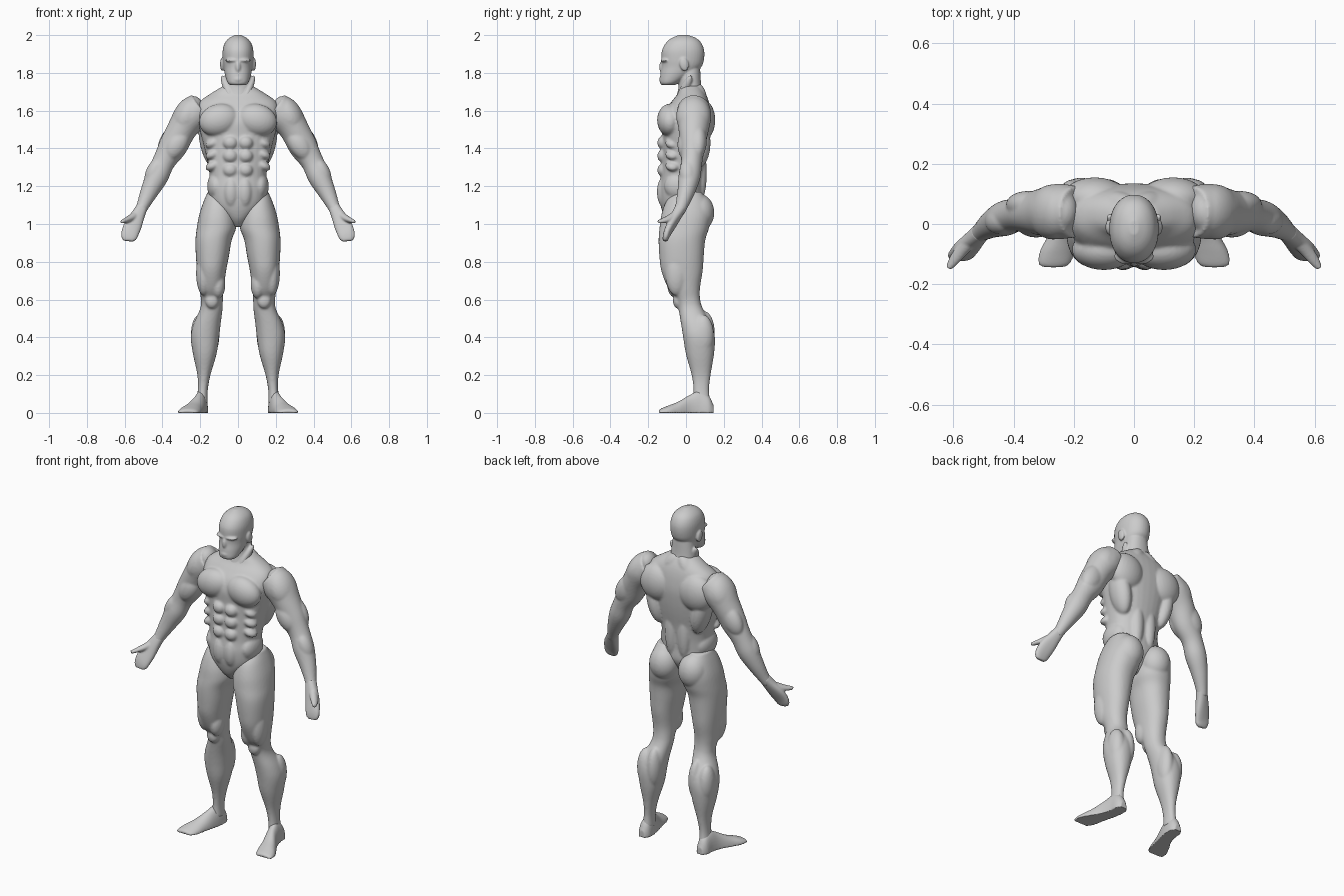
import bpy, bmesh, math
from mathutils import Vector, Matrix, Euler


def smooth_rows(rows, steps=5):
    """Catmull-Rom interpolation of the numbers in a list of sections."""
    out = []
    for i in range(len(rows) - 1):
        p0, p1 = rows[max(i - 1, 0)], rows[i]
        p2, p3 = rows[i + 1], rows[min(i + 2, len(rows) - 1)]
        for s in range(steps):
            t = s / steps
            out.append([0.5 * (2 * b + (c - a) * t + (2 * a - 5 * b + 4 * c - d) * t * t
                               + (3 * b - a - 3 * c + d) * t ** 3)
                        for a, b, c, d in zip(p0, p1, p2, p3)])
    out.append(list(rows[-1]))
    return out


def skin(bm, sections, power=2.2, n=36, floor=None):
    """Closed surface through (centre, u, v) super-ellipses."""
    loops = []
    for c, u, v in sections:
        loop = []
        for k in range(n):
            a = 2 * math.pi * k / n
            ca, sa = math.cos(a), math.sin(a)
            p = (c + u * math.copysign(abs(ca) ** (2 / power), ca)
                 + v * math.copysign(abs(sa) ** (2 / power), sa))
            if floor is not None:
                p.z = max(p.z, floor)
            loop.append(bm.verts.new(p))
        loops.append(loop)
    for a, b in zip(loops, loops[1:]):
        for k in range(n):
            bm.faces.new((a[k], a[(k + 1) % n], b[(k + 1) % n], b[k]))
    bm.faces.new(loops[0][::-1])
    bm.faces.new(loops[-1])


def stack(bm, rows, power=2.2):
    """Horizontal sections: z, x min, x max, y front, y back."""
    skin(bm, [(Vector(((a + b) / 2, (f + k) / 2, z)), Vector(((b - a) / 2, 0, 0)),
               Vector((0, (k - f) / 2, 0))) for z, a, b, f, k in smooth_rows(rows)], power)


def limb(bm, rows, power=2.0):
    """Tube along a path: x, y, z, sideways radius, front-back radius."""
    rows = smooth_rows(rows)
    pts = [Vector(r[:3]) for r in rows]
    secs = []
    for i, r in enumerate(rows):
        t = (pts[min(i + 1, len(pts) - 1)] - pts[max(i - 1, 0)]).normalized()
        v = Vector((0, 1, 0))
        v = (v - t * v.dot(t)).normalized()
        secs.append((pts[i], v.cross(t) * r[3], v * r[4]))
    skin(bm, secs, power)


def muscle(bm, loc, size, rot=(0, 0, 0), both=False):
    """Ellipsoid bulge, rotation in degrees, optionally on both sides."""
    for s in ((1, -1) if both else (1,)):
        e = Euler((math.radians(rot[0]), math.radians(rot[1]) * s, math.radians(rot[2]) * s))
        m = (Matrix.Translation((loc[0] * s, loc[1], loc[2])) @ e.to_matrix().to_4x4()
             @ Matrix.Diagonal((*size, 1)))
        bmesh.ops.create_uvsphere(bm, u_segments=28, v_segments=18, radius=1, matrix=m)


def finish(name, bm, mirror=False, voxel=0.007, smooth=4):
    """Fuse the overlapping forms of a part into one smooth skin."""
    bmesh.ops.recalc_face_normals(bm, faces=bm.faces)
    me = bpy.data.meshes.new(name)
    bm.to_mesh(me)
    bm.free()
    ob = bpy.data.objects.new(name, me)
    bpy.context.collection.objects.link(ob)
    r = ob.modifiers.new("fuse", 'REMESH')
    r.mode, r.voxel_size, r.use_smooth_shade = 'VOXEL', voxel, True
    s = ob.modifiers.new("soften", 'SMOOTH')
    s.factor, s.iterations = 0.5, smooth
    if mirror:
        m = ob.modifiers.new("mirror", 'MIRROR')
        m.use_mirror_merge = False


# Torso: trunk, chest, abdominals, flanks and back
bm = bmesh.new()
trunk = [(0.985, 0.025, -0.07, 0.02), (1.03, 0.065, -0.11, 0.05), (1.10, 0.135, -0.135, 0.09),
         (1.18, 0.150, -0.142, 0.09), (1.25, 0.150, -0.135, 0.095), (1.32, 0.160, -0.132, 0.105),
         (1.40, 0.178, -0.128, 0.12), (1.47, 0.196, -0.128, 0.13), (1.54, 0.210, -0.13, 0.135),
         (1.60, 0.215, -0.110, 0.13), (1.65, 0.200, -0.075, 0.12), (1.69, 0.145, -0.045, 0.105),
         (1.73, 0.080, -0.035, 0.08)]
stack(bm, [(z, -x, x, f, b) for z, x, f, b in trunk], 2.3)
muscle(bm, (0.100, -0.085, 1.55), (0.108, 0.068, 0.085), (0, 15, 0), True)    # chest
for z in (1.43, 1.36, 1.285):
    muscle(bm, (0.040, -0.117, z), (0.040, 0.035, 0.037), both=True)          # abdominals
muscle(bm, (0.036, -0.112, 1.17), (0.042, 0.042, 0.085), both=True)
muscle(bm, (0.115, -0.030, 1.20), (0.048, 0.085, 0.075), both=True)           # flanks
for z in (1.43, 1.37, 1.31):
    muscle(bm, (0.130, -0.070, z), (0.045, 0.040, 0.026), (0, 25, 0), True)   # ribs
muscle(bm, (0.150, 0.060, 1.43), (0.052, 0.070, 0.14), (0, 12, 0), True)      # side back
muscle(bm, (0.130, 0.085, 1.55), (0.110, 0.070, 0.11), (0, -15, 0), True)     # shoulder blades
muscle(bm, (0.060, 0.055, 1.66), (0.050, 0.055, 0.10), (0, -35, 0), True)     # neck slope
muscle(bm, (0.042, 0.075, 1.27), (0.040, 0.035, 0.15), both=True)             # lower back
finish("torso", bm)

# Head and neck
bm = bmesh.new()
skull = [(1.735, 0.040, -0.128, -0.06), (1.75, 0.056, -0.138, -0.03), (1.79, 0.069, -0.136, 0.03),
         (1.83, 0.076, -0.130, 0.08), (1.87, 0.081, -0.130, 0.095), (1.92, 0.081, -0.127, 0.096),
         (1.96, 0.069, -0.105, 0.08), (1.985, 0.046, -0.075, 0.052), (2.001, 0.014, -0.035, 0.01)]
stack(bm, [(z, -x, x, f, b) for z, x, f, b in skull], 2.15)
neck = [(1.62, 0.090, -0.075, 0.10), (1.68, 0.078, -0.05, 0.092), (1.74, 0.073, -0.038, 0.08),
        (1.82, 0.062, -0.04, 0.075)]
stack(bm, [(z, -x, x, f, b) for z, x, f, b in neck])
muscle(bm, (0, -0.126, 1.83), (0.015, 0.016, 0.032))                          # nose
muscle(bm, (0.030, -0.112, 1.866), (0.038, 0.022, 0.010), (0, 0, 12), True)   # brow
muscle(bm, (0, -0.122, 1.765), (0.030, 0.020, 0.020))                         # chin
muscle(bm, (0.084, -0.010, 1.845), (0.011, 0.024, 0.036), (12, 0, 0), True)   # ears
muscle(bm, (0.055, -0.010, 1.71), (0.020, 0.024, 0.09), (-25, 22, 0), True)   # neck cords
finish("head_and_neck", bm, voxel=0.005)

# Arms: shoulder, upper arm and forearm
bm = bmesh.new()
limb(bm, [(0.195, 0.04, 1.615, 0.085, 0.085), (0.250, 0.042, 1.57, 0.090, 0.092),
          (0.298, 0.040, 1.50, 0.078, 0.080), (0.345, 0.035, 1.41, 0.075, 0.066),
          (0.393, 0.030, 1.33, 0.060, 0.056), (0.430, 0.018, 1.25, 0.060, 0.058),
          (0.470, 0.000, 1.17, 0.047, 0.046), (0.505, -0.024, 1.095, 0.033, 0.033),
          (0.522, -0.040, 1.06, 0.030, 0.030)])
muscle(bm, (0.268, 0.040, 1.57), (0.075, 0.092, 0.115), (0, -28, 0))          # shoulder cap
muscle(bm, (0.325, 0.000, 1.42), (0.055, 0.045, 0.09), (0, -32, 0))           # front upper arm
muscle(bm, (0.352, 0.065, 1.44), (0.060, 0.045, 0.10), (0, -32, 0))           # rear upper arm
muscle(bm, (0.445, 0.010, 1.275), (0.042, 0.045, 0.08), (0, -25, 0))          # outer forearm
finish("arm", bm, True)

# Hands: mitten palm and thumb
bm = bmesh.new()
limb(bm, [(0.508, -0.026, 1.09, 0.030, 0.030), (0.528, -0.048, 1.05, 0.036, 0.028),
          (0.553, -0.075, 1.00, 0.046, 0.024), (0.571, -0.098, 0.955, 0.046, 0.020),
          (0.578, -0.108, 0.925, 0.040, 0.016), (0.580, -0.112, 0.910, 0.026, 0.011)], 2.4)
limb(bm, [(0.535, -0.050, 1.05, 0.024, 0.022), (0.570, -0.085, 1.03, 0.019, 0.022),
          (0.598, -0.120, 1.018, 0.013, 0.018), (0.616, -0.147, 1.012, 0.009, 0.010)])
finish("hand", bm, True, 0.005, 3)

# Legs: hip, thigh, knee and calf
bm = bmesh.new()
stack(bm, [(1.17, 0.060, 0.160, -0.060, 0.080), (1.12, 0.030, 0.182, -0.105, 0.115),
           (1.05, 0.012, 0.205, -0.130, 0.132), (0.98, 0.010, 0.218, -0.140, 0.122),
           (0.915, 0.033, 0.225, -0.145, 0.102), (0.83, 0.048, 0.223, -0.141, 0.094),
           (0.75, 0.063, 0.216, -0.130, 0.088), (0.66, 0.075, 0.205, -0.095, 0.074),
           (0.60, 0.080, 0.196, -0.055, 0.075), (0.55, 0.082, 0.201, -0.040, 0.090),
           (0.47, 0.092, 0.236, -0.026, 0.135), (0.40, 0.100, 0.250, -0.015, 0.153),
           (0.31, 0.114, 0.238, 0.000, 0.148), (0.20, 0.146, 0.215, 0.030, 0.130),
           (0.12, 0.160, 0.213, 0.040, 0.122), (0.05, 0.160, 0.222, 0.035, 0.130)])
muscle(bm, (0.097, 0.068, 1.06), (0.085, 0.082, 0.10))                        # buttock
muscle(bm, (0.105, -0.050, 0.68), (0.038, 0.050, 0.075))                      # inner thigh
muscle(bm, (0.180, -0.050, 0.74), (0.042, 0.060, 0.12))                       # outer thigh
muscle(bm, (0.138, -0.045, 0.595), (0.036, 0.024, 0.042))                     # kneecap
muscle(bm, (0.140, 0.095, 0.42), (0.042, 0.058, 0.12))                        # inner calf
muscle(bm, (0.205, 0.090, 0.41), (0.045, 0.058, 0.11))                        # outer calf
finish("leg", bm, True)

# Feet: slipper shape with a flat sole, turned outwards
bm = bmesh.new()
foot = [(0.146, 0.195, 0.020, 0.040), (0.120, 0.195, 0.036, 0.090), (0.070, 0.198, 0.038, 0.115),
        (0.020, 0.210, 0.041, 0.095), (-0.040, 0.235, 0.051, 0.060), (-0.090, 0.254, 0.059, 0.040),
        (-0.130, 0.265, 0.054, 0.024), (-0.144, 0.268, 0.034, 0.015)]
skin(bm, [(Vector((x, y, 0)), Vector((w, 0, 0)), Vector((0, 0, h)))
          for y, x, w, h in smooth_rows(foot)], 2.1, floor=0.0)
finish("foot", bm, True, 0.005, 2)
